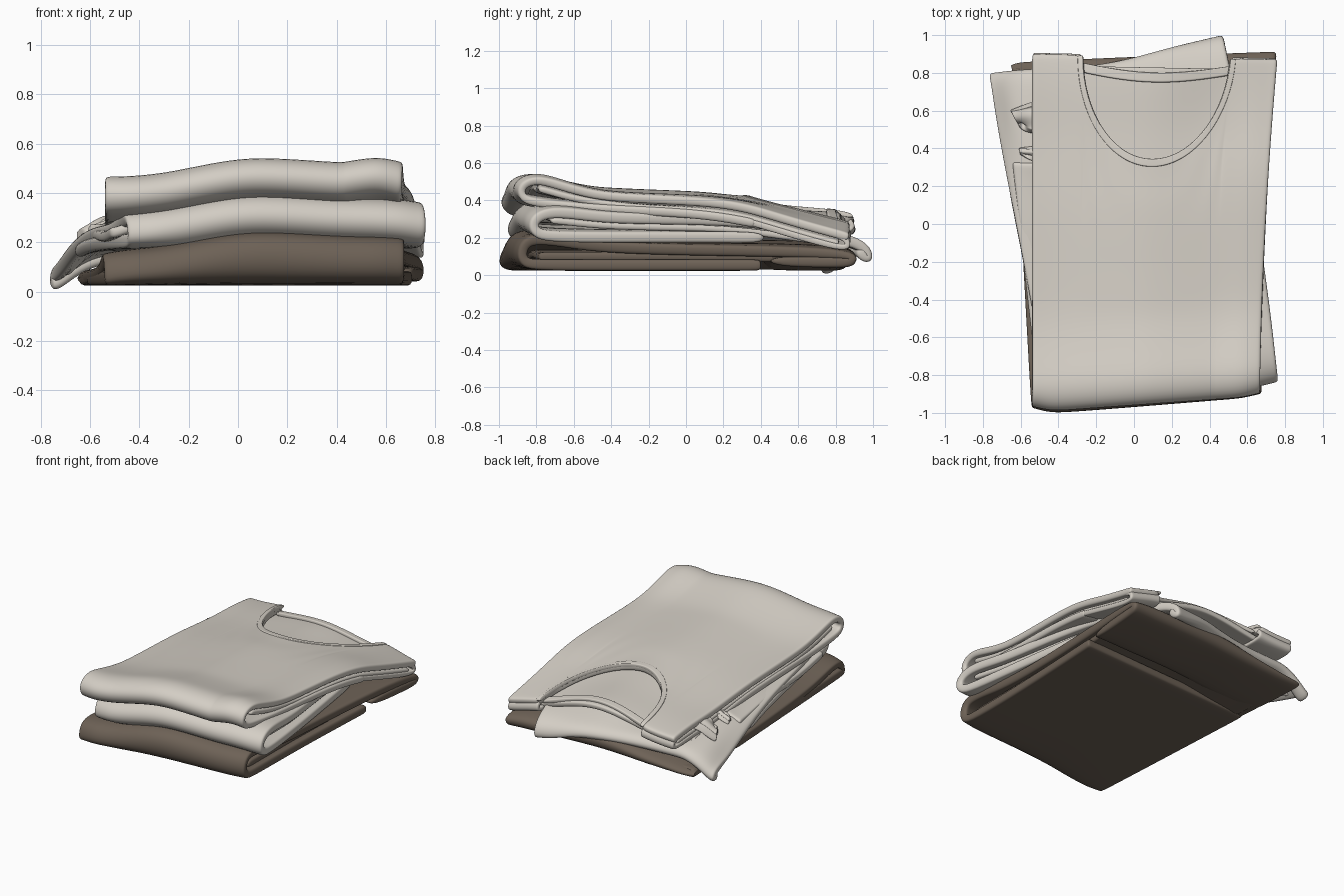
import bpy
from math import sin, cos, pi, sqrt

cube = bpy.data.objects.get("Cube")
if cube:
    bpy.data.objects.remove(cube)


def material(name, rgb):
    m = bpy.data.materials.new(name)
    m.use_nodes = True
    m.diffuse_color = (*rgb, 1)
    m.node_tree.nodes["Principled BSDF"].inputs["Base Color"].default_value = (*rgb, 1)
    return m


CREAM = material("cream cotton", (0.66, 0.62, 0.56))
BROWN = material("brown cotton", (0.155, 0.122, 0.094))


def smooth(a, b, v):
    k = min(1, max(0, (v - a) / (b - a)))
    return k * k * (3 - 2 * k)


def crown(x):
    # the pile sags to one side and has a soft ridge near the middle
    return (-.055 * smooth(.1, -.5, x) + .02 * sin(pi * smooth(-.4, .55, x))
            - .02 * smooth(.6, .76, x))


def place(corners, u, t, bow=0):
    # u runs right across the cloth, t runs from front (-1) to back (1)
    fl, fr, br, bl = corners
    k = (t + 1) / 2
    x, y = [(fl[i] * (1 - u) + fr[i] * u) * (1 - k) + (bl[i] * (1 - u) + br[i] * u) * k
            for i in (0, 1)]
    # the fold rounds off towards its ends
    soft = smooth(.1, 0, u) + .5 * smooth(.92, 1, u)
    return x + bow * u * (1 - t * t), y + .035 * soft * smooth(-.75, -1, t)


def sheet(name, grid, thick, mat):
    # grid of points -> cloth with thickness and rounded hems
    n = len(grid[0])
    faces = [(r * n + c, r * n + c + 1, (r + 1) * n + c + 1, (r + 1) * n + c)
             for r in range(len(grid) - 1) for c in range(n - 1)]
    me = bpy.data.meshes.new(name)
    me.from_pydata([p for row in grid for p in row], [], faces)
    me.materials.append(mat)
    ob = bpy.data.objects.new(name, me)
    bpy.context.collection.objects.link(ob)
    for p in me.polygons:
        p.use_smooth = True
    s = ob.modifiers.new("thickness", 'SOLIDIFY')
    s.thickness, s.offset = thick, 0
    soft = ob.modifiers.new("soft", 'SUBSURF')
    soft.levels = soft.render_levels = 2


def height(path, t):
    # height of the upper layer of a folded path
    for (a, za), (b, zb) in zip(path, path[1:]):
        if b <= t <= a:
            return za + (zb - za) * (t - a) / (b - a)
    return path[0][1]


COLS = [0, 0.02] + [k / 12 for k in range(1, 12)] + [0.98, 1]

# ---- bottom garment ----
low_corners = [(-.54, -1.025), (.675, -.925), (.755, .893), (-.645, .84)]
low_path = [(.5, .08), (.9, .075), (.985, .072), (1, .1), (.98, .13), (.6, .142), (0, .143), (-.5, .155),
            (-.72, .19), (-.85, .2), (-.94, .185), (-.967, .12), (-.945, .065), (-.85, .054),
            (-.3, .054), (.43, .054), (.46, .054)]


def low_point(u, t, z):
    x, y = place(low_corners, u, t, -.03)
    sag = crown(x) - .03 * smooth(-.45, -.62, x)
    return x, y, max(.054, z + sag * min(1, max(0, (z - .054) / .07)))


sheet("bottom_shirt", [[low_point(u, t, z) for u in COLS] for t, z in low_path], .06, BROWN)
sheet("bottom_shirt_inner_layer",
      [[low_point(.03 + u * .94, t, .1) for u in COLS] for t in (.94, .9, .4, 0, -.4, -.8, -.85)],
      .05, BROWN)

# ---- middle garment ----
mid_corners = [(-.44, -.985), (.765, -.87), (.475, .985), (-.765, .78)]
mid_path = [(.93, .075), (.975, .065), (1, .09), (.985, .135), (.9, .175), (.75, .21), (.45, .28),
            (0, .305), (-.5, .315), (-.72, .35), (-.86, .355), (-.94, .325), (-.96, .28),
            (-.93, .24), (-.83, .222), (-.4, .215), (.2, .205), (.4, .2)]


def mid_point(u, t, z):
    x, y = place(mid_corners, u, t, .03)
    y -= .05 * smooth(.6, 1, t) * sin(pi * u) ** 2
    # rests on the garment below and hangs to the floor past its edge
    on_pile = smooth(1.02, .9, y)
    rest = .04 + (.1 * on_pile) - .108 * smooth(-.6, -.73, x)
    return x, y, max(.03, rest + .4 * max(0, z - .065),
                     z + crown(x) - .11 * smooth(-.42, -.7, x))


sheet("middle_shirt", [[mid_point(u, t, z) for u in COLS] for t, z in mid_path], .06, CREAM)
sheet("middle_shirt_inner_layer",
      [[mid_point(.03 + u * .94, t, height(mid_path, t) - .05) for u in COLS]
       for t in (.88, .85, .6, .3, 0, -.5, -.78, -.84)], .035, CREAM)

# ---- top garment ----
top_corners = [(-.54, -1.035), (.665, -.945), (.76, .87), (-.54, .9)]
top_path = [(1, .22), (.97, .23), (.8, .27), (.6, .32), (.4, .375), (.2, .4), (0, .41), (-.3, .42),
            (-.5, .432), (-.7, .475), (-.82, .505), (-.91, .49), (-.95, .45), (-.93, .4),
            (-.84, .38), (-.5, .357), (.1, .345), (.4, .3), (.45, .29)]
NECK_U, NECK_R, NECK_D = .508, .3, .58


def top_point(u, t, z):
    x, y = place(top_corners, u, t, -.018)
    lift = .115 * smooth(.3, 1, t) * (1 - smooth(.5, 1, u))
    bump = .025 * smooth(.4, .57, x) * (1 - .6 * smooth(.57, .67, x)) * smooth(-.4, -.8, t)
    return x, y, z + crown(x) + lift + bump


def neck_end(u):
    q = (u - NECK_U) / NECK_R
    return 1 - NECK_D * sqrt(max(0, 1 - q * q))


neck_cols = ([0, .02, .08, .15] + [NECK_U - NECK_R * cos(pi * k / 20) for k in range(21)]
             + [.86, .92, .98, 1])
rows = []
for i, (t, z) in enumerate(top_path):
    row = []
    for u in neck_cols:
        if i < 8:  # upper rows gather round the neckline
            tt = -.5 + (t + .5) * (neck_end(u) + .5) / 1.5
            row.append(top_point(u, tt, height(top_path, tt)))
        else:
            row.append(top_point(u, t, z))
    rows.append(row)
sheet("top_shirt", rows, .048, CREAM)

# back panel seen through the neckline
sheet("top_shirt_back_panel",
      [[top_point(.01 + u * .98, t, height(top_path, t) - .052) for u in COLS]
       for t in (.94, .92, .8, .6, .4, .2, 0, -.3, -.6, -.78, -.83)], .036, CREAM)

# rolled shoulders joining front and back panels
shoulder_path = [(.5, -.01), (.8, -.006), (.95, -.004), (.99, -.02), (.995, -.045), (.97, -.068),
                 (.8, -.072), (.5, -.07), (.3, -.06)]
for name, u0, u1 in (("right_shoulder", .004, .2), ("left_shoulder", .815, .996)):
    sheet(name, [[top_point(u0 + (u1 - u0) * k, t, height(top_path, t) + dz)
                  for k in (0, .06, .35, .65, .94, 1)] for t, dz in shoulder_path], .034, CREAM)


# ribbed neck bands
def band_point(r, a, up):
    u, t = NECK_U + NECK_R * r * cos(a), 1 - NECK_D * r * sin(a)
    return top_point(u, t, height(top_path, t) + up)


sheet("front_neck_band",
      [[band_point(r, pi * k / 28, .015) for k in range(29)] for r in (.995, 1.01, 1.06, 1.075)],
      .026, CREAM)
sheet("back_neck_band",
      [[top_point(u, t - .05 * sin(pi * (u - .2) / .62), height(top_path, t) - .022)
        for u in [.2 + .62 * k / 12 for k in range(13)]] for t in (.96, .95, .915, .905)],
      .026, CREAM)


# ---- sleeves tucked under the top garment, peeking out on one side ----
def flap(name, corners, z_in, z_out, thick):
    grid = []
    for t in (-1, -.92, -.4, .2, .7, .94, 1):
        row = []
        for u in (0, .04, .15, .3, .5, .75, 1):
            x, y = place(corners, u, t)
            row.append((x, y, z_out + (z_in - z_out) * smooth(0, .4, u) + .012 * sin(5 * t + 4 * u)))
        grid.append(row)
    sheet(name, grid, thick, CREAM)


flap("sleeve_fold_front", [(-.52, -.8), (.1, -.8), (.1, .3), (-.645, .33)], .31, .225, .045)
flap("sleeve_fold_back", [(-.6, .5), (-.35, .45), (-.35, .7), (-.655, .6)], .29, .23, .05)
flap("sleeve_cuff", [(-.6, .35), (-.2, .3), (-.2, .42), (-.61, .4)], .3, .25, .03)
flap("sleeve_hem", [(-.53, .5), (-.35, .5), (-.35, .72), (-.54, .7)], .24, .2, .04)
